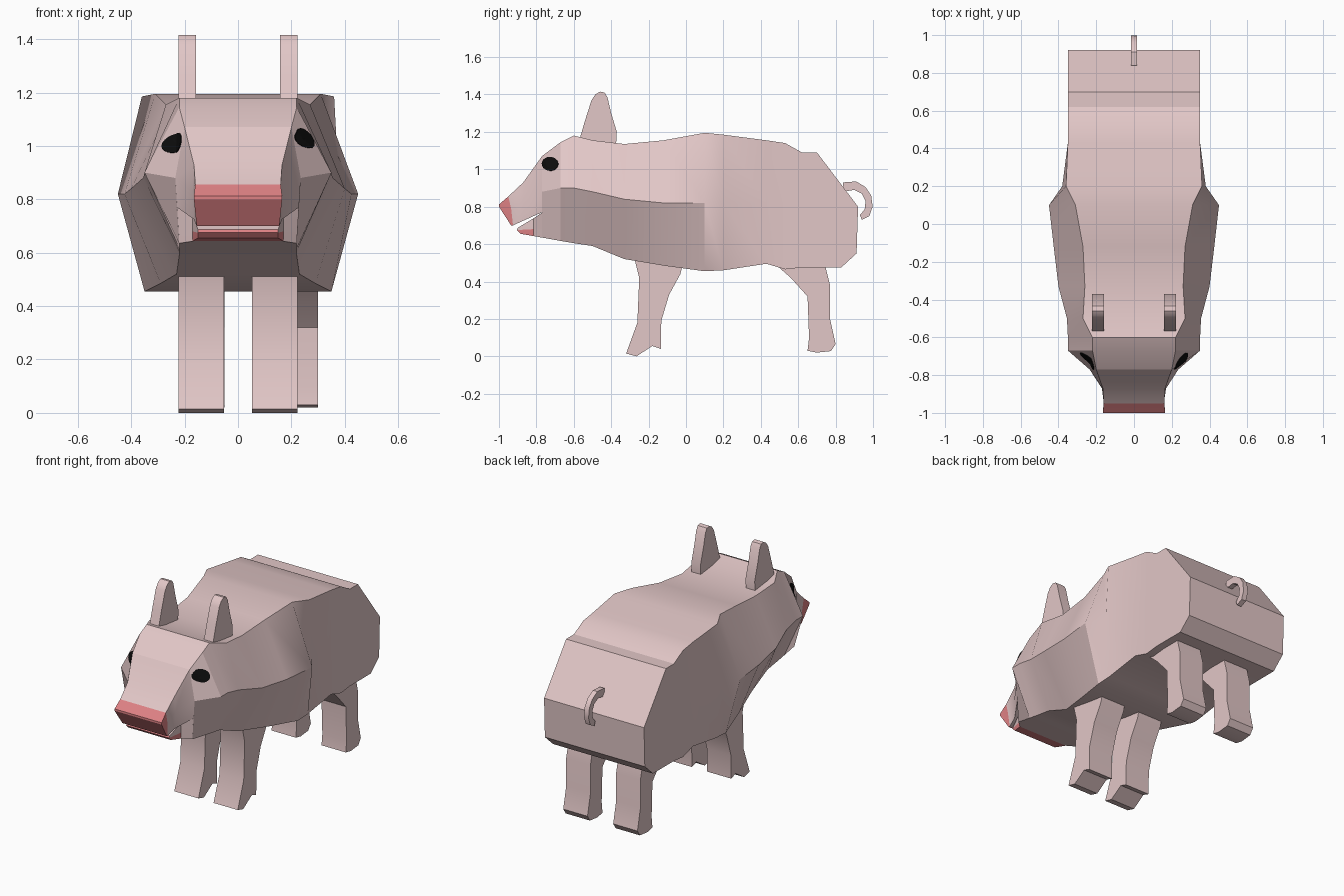
import bpy, bmesh, math
from mathutils import Vector
from mathutils.bvhtree import BVHTree

if "Cube" in bpy.data.objects:
    bpy.data.objects.remove(bpy.data.objects["Cube"])


def material(name, rgb):
    m = bpy.data.materials.new(name)
    m.diffuse_color = (*rgb, 1)
    m.use_nodes = True
    m.node_tree.nodes["Principled BSDF"].inputs["Base Color"].default_value = m.diffuse_color
    return m


skin = material("pale pink skin", (0.76, 0.57, 0.57))
rosy = material("rosy pink", (0.73, 0.22, 0.23))
black = material("black", (0.004, 0.004, 0.004))


def finish(bm, name, mats, smooth=None, rule=None):
    bmesh.ops.recalc_face_normals(bm, faces=bm.faces)
    if rule:
        for f in bm.faces:
            f.material_index = int(rule(f.calc_center_median()))
    me = bpy.data.meshes.new(name)
    bm.to_mesh(me)
    bm.free()
    ob = bpy.data.objects.new(name, me)
    bpy.context.collection.objects.link(ob)
    for m in mats:
        me.materials.append(m)
    if smooth:
        bpy.ops.object.select_all(action='DESELECT')
        ob.select_set(True)
        bpy.context.view_layer.objects.active = ob
        bpy.ops.object.shade_smooth_by_angle(angle=math.radians(smooth))
    return ob


def loft(sections):
    """Skin mirrored sections, each listing (half width, y, z) from top to bottom."""
    bm = bmesh.new()
    rings = []
    for s in sections:
        pts = [(w, y, z) for w, y, z in s] + [(-w, y, z) for w, y, z in reversed(s)]
        rings.append([bm.verts.new(p) for p in pts])
    n = len(rings[0])
    for a, b in zip(rings, rings[1:]):
        for i in range(n):
            j = (i + 1) % n
            bm.faces.new((a[i], a[j], b[j], b[i]))
    for r in (rings[0], rings[-1]):
        for i in range(n // 2 - 1):
            bm.faces.new((r[i], r[i + 1], r[n - 2 - i], r[n - 1 - i]))
    return bm


def slab(name, profile, x0, x1, smooth=30):
    """Side profile (y, z) extruded across from x0 to x1."""
    bm = bmesh.new()
    f = bm.faces.new([bm.verts.new((x0, y, z)) for y, z in profile])
    ext = bmesh.ops.extrude_face_region(bm, geom=[f], use_keep_orig=True)
    moved = [v for v in ext["geom"] if isinstance(v, bmesh.types.BMVert)]
    bmesh.ops.translate(bm, verts=moved, vec=(x1 - x0, 0, 0))
    return finish(bm, name, [skin], smooth)


def sec(y, zt, wt, zm, wm, zb, wb):
    return [(wt, y, zt), (wm, y, zm), (wb, y, zb)]


# body and head, from face to rump
body_bm = loft([
    sec(-0.77, 1.07, 0.20, 0.88, 0.235, 0.635, 0.22),
    sec(-0.67, 1.145, 0.22, 0.90, 0.35, 0.617, 0.22),
    sec(-0.60, 1.18, 0.22, 0.90, 0.35, 0.605, 0.22),
    sec(-0.50, 1.155, 0.27, 0.88, 0.355, 0.59, 0.22),
    sec(-0.33, 1.135, 0.26, 0.84, 0.40, 0.52, 0.23),
    sec(-0.12, 1.155, 0.27, 0.82, 0.425, 0.485, 0.29),
    sec(0.10, 1.195, 0.31, 0.82, 0.45, 0.455, 0.35),
    sec(0.20, 1.185, 0.36, 0.82, 0.38, 0.46, 0.35),
    sec(0.43, 1.155, 0.35, 0.82, 0.35, 0.495, 0.35),
    sec(0.53, 1.14, 0.35, 0.82, 0.35, 0.465, 0.35),
    sec(0.62, 1.09, 0.35, 0.82, 0.35, 0.475, 0.35),
    sec(0.70, 1.09, 0.35, 0.82, 0.35, 0.475, 0.35),
    [(0.35, 0.92, 0.80), (0.35, 0.912, 0.55), (0.35, 0.83, 0.475)],
])
bmesh.ops.recalc_face_normals(body_bm, faces=body_bm.faces)
tree = BVHTree.FromBMesh(body_bm)
finish(body_bm, "body", [skin], 28)

# snout with rosy tip
finish(loft([
    sec(-0.77, 1.07, 0.20, 0.88, 0.235, 0.77, 0.228),
    sec(-0.87, 0.93, 0.165, 0.83, 0.17, 0.725, 0.165),
    [(0.16, -0.95, 0.855), (0.16, -0.935, 0.79), (0.155, -0.925, 0.70)],
    [(0.165, -1.0, 0.812), (0.165, -1.0, 0.80), (0.155, -0.935, 0.70)],
]), "snout", [skin, rosy], 28, lambda c: c.y < -0.93)

# lower jaw with rosy lip
finish(loft([
    sec(-0.77, 0.768, 0.228, 0.69, 0.223, 0.635, 0.22),
    sec(-0.815, 0.738, 0.17, 0.68, 0.17, 0.643, 0.17),
    [(0.15, -0.90, 0.687), (0.15, -0.905, 0.675), (0.15, -0.885, 0.655)],
]), "lower_jaw", [skin, rosy], 28, lambda c: c.y < -0.82 and c.z < 0.685)

# legs
front_leg = [(-0.28, 0.54), (-0.25, 0.42), (-0.26, 0.18), (-0.32, 0.015), (-0.265, 0.0),
             (-0.18, 0.055), (-0.135, 0.04), (-0.132, 0.19), (-0.09, 0.33), (-0.03, 0.44), (-0.01, 0.52)]
rear_leg = [(0.48, 0.49), (0.56, 0.42), (0.65, 0.32), (0.658, 0.10), (0.65, 0.03), (0.70, 0.02),
            (0.775, 0.028), (0.80, 0.065), (0.77, 0.2), (0.77, 0.38), (0.74, 0.5)]
slab("front_leg_right", front_leg, 0.053, 0.222)
slab("front_leg_left", front_leg, -0.222, -0.053)
slab("rear_leg_right", rear_leg, 0.13, 0.30)
slab("rear_leg_left", rear_leg, -0.22, -0.05)

# ears
ear = [(-0.575, 1.14), (-0.54, 1.26), (-0.505, 1.37), (-0.485, 1.4), (-0.46, 1.415),
       (-0.435, 1.41), (-0.42, 1.385), (-0.40, 1.30), (-0.37, 1.20), (-0.375, 1.11)]
for side, name in ((1, "ear_right"), (-1, "ear_left")):
    slab(name, ear, side * 0.158, side * 0.222)

# curled tail
tail = [(0.84, 0.93), (0.91, 0.935), (0.96, 0.905), (0.99, 0.86), (0.998, 0.80), (0.98, 0.75),
        (0.94, 0.73), (0.93, 0.755), (0.955, 0.785), (0.96, 0.83), (0.94, 0.87), (0.90, 0.89), (0.84, 0.88)]
slab("tail", tail, -0.016, 0.016)

# eyes, thin discs laid onto the cheeks
for side, name, z0 in ((1, "eye_right", 1.028), (-1, "eye_left", 1.01)):
    bm = bmesh.new()
    rings = []
    for k in (0.02, 0.5, 1.0):
        ring = []
        for i in range(20):
            a = math.tau * i / 20
            p = Vector((side * 2, -0.724 + 0.044 * k * math.cos(a), z0 + 0.037 * k * math.sin(a)))
            hit, nor, _, _ = tree.ray_cast(p, Vector((-side, 0, 0)))
            if hit is None:
                hit, nor, _, _ = tree.find_nearest(Vector((side * 0.22, p.y, p.z)))
            ring.append(bm.verts.new(hit + nor * 0.006))
        rings.append(ring)
    bm.faces.new(rings[0])
    for a, b in zip(rings, rings[1:]):
        for i in range(20):
            bm.faces.new((a[i], a[(i + 1) % 20], b[(i + 1) % 20], b[i]))
    # close the disc with a slight thickness
    bmesh.ops.recalc_face_normals(bm, faces=bm.faces)
    bmesh.ops.solidify(bm, geom=bm.faces[:], thickness=0.004)
    finish(bm, name, [black])
